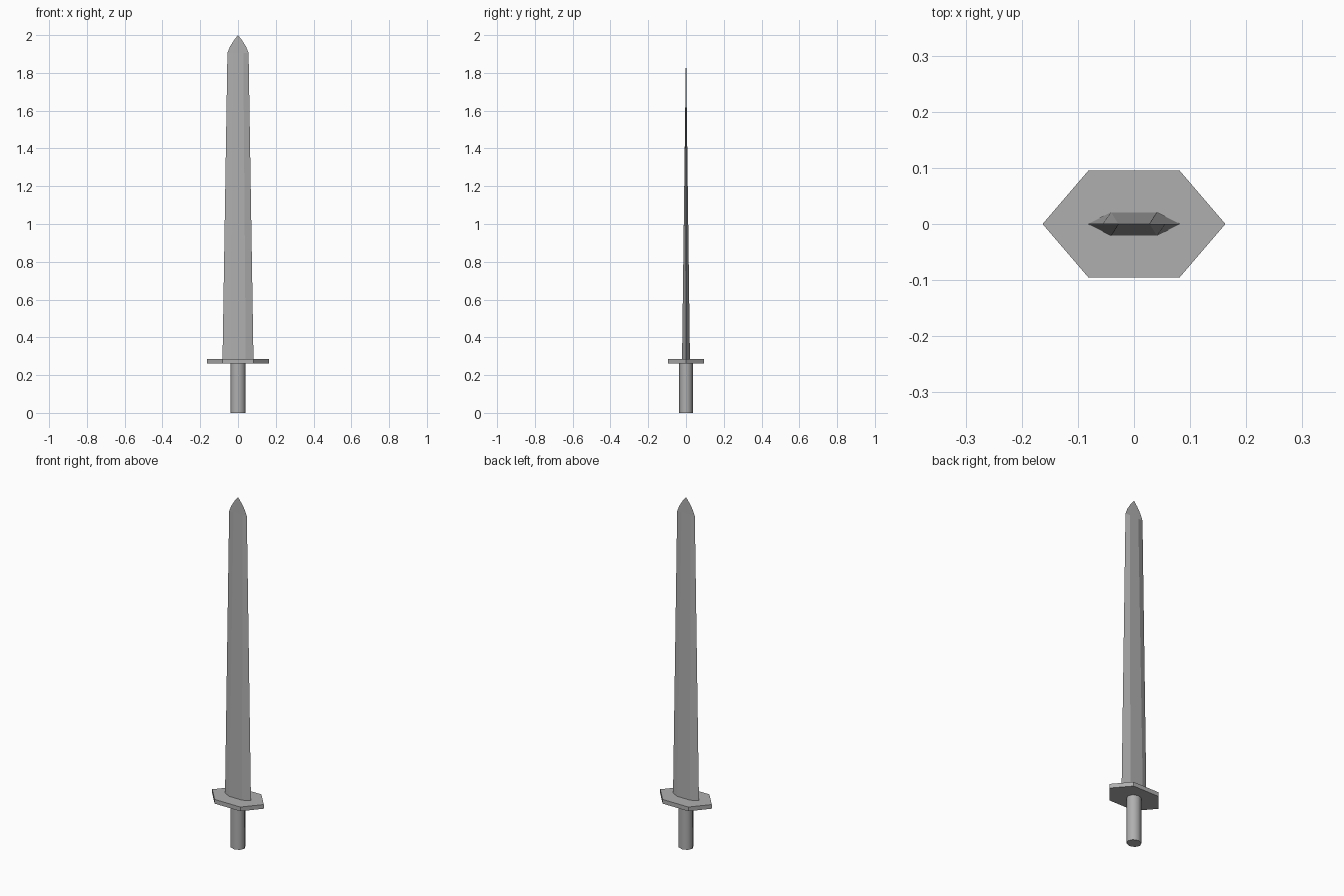
import bpy, bmesh
from math import cos, sin, pi, radians

if "Cube" in bpy.data.objects:
    bpy.data.objects.remove(bpy.data.objects["Cube"])

# Dark steel grey shared by all parts
steel = bpy.data.materials.new("dark_grey")
steel.diffuse_color = (0.43, 0.43, 0.43, 1)
steel.use_nodes = True
steel.node_tree.nodes["Principled BSDF"].inputs["Base Color"].default_value = steel.diffuse_color


def ring(z, rx, ry, n):
    """Even-sided polygon with points on +x and -x; ry is its half depth."""
    top = max(sin(i * 2 * pi / n) for i in range(n))
    return [(rx * cos(i * 2 * pi / n), ry * sin(i * 2 * pi / n) / top, z)
            for i in range(n)]


def loft(name, sections, apex=None, sides=6, smooth=0):
    """Skin polygon sections (z, rx, ry); optionally close to a point."""
    bm = bmesh.new()
    rings = [[bm.verts.new(p) for p in ring(*s, sides)] for s in sections]
    for a, b in zip(rings, rings[1:]):
        for i in range(sides):
            j = (i + 1) % sides
            bm.faces.new((a[i], a[j], b[j], b[i]))
    bm.faces.new(rings[0][::-1])
    if apex is None:
        bm.faces.new(rings[-1])
    else:
        tip = bm.verts.new((0, 0, apex))
        for i in range(sides):
            bm.faces.new((rings[-1][i], rings[-1][(i + 1) % sides], tip))
    bmesh.ops.recalc_face_normals(bm, faces=bm.faces)
    mesh = bpy.data.meshes.new(name)
    bm.to_mesh(mesh)
    bm.free()
    mesh.materials.append(steel)
    obj = bpy.data.objects.new(name, mesh)
    bpy.context.collection.objects.link(obj)
    if smooth:
        bpy.context.view_layer.objects.active = obj
        obj.select_set(True)
        bpy.ops.object.shade_smooth_by_angle(angle=radians(smooth))
        obj.select_set(False)
    return obj


# Smooth eight-sided grip
loft("grip", [(0, 0.04, 0.036), (0.262, 0.04, 0.036)], sides=8, smooth=65)

# Flat hexagonal guard
loft("guard", [(0.262, 0.163, 0.095), (0.286, 0.163, 0.095)])

# Blade tapering to a thin edge, with a pointed tip
loft("blade", [(0.28, 0.082, 0.021), (1.905, 0.056, 0.0003),
               (1.94, 0.042, 0.0003), (1.972, 0.022, 0.0003)], apex=2.0)
